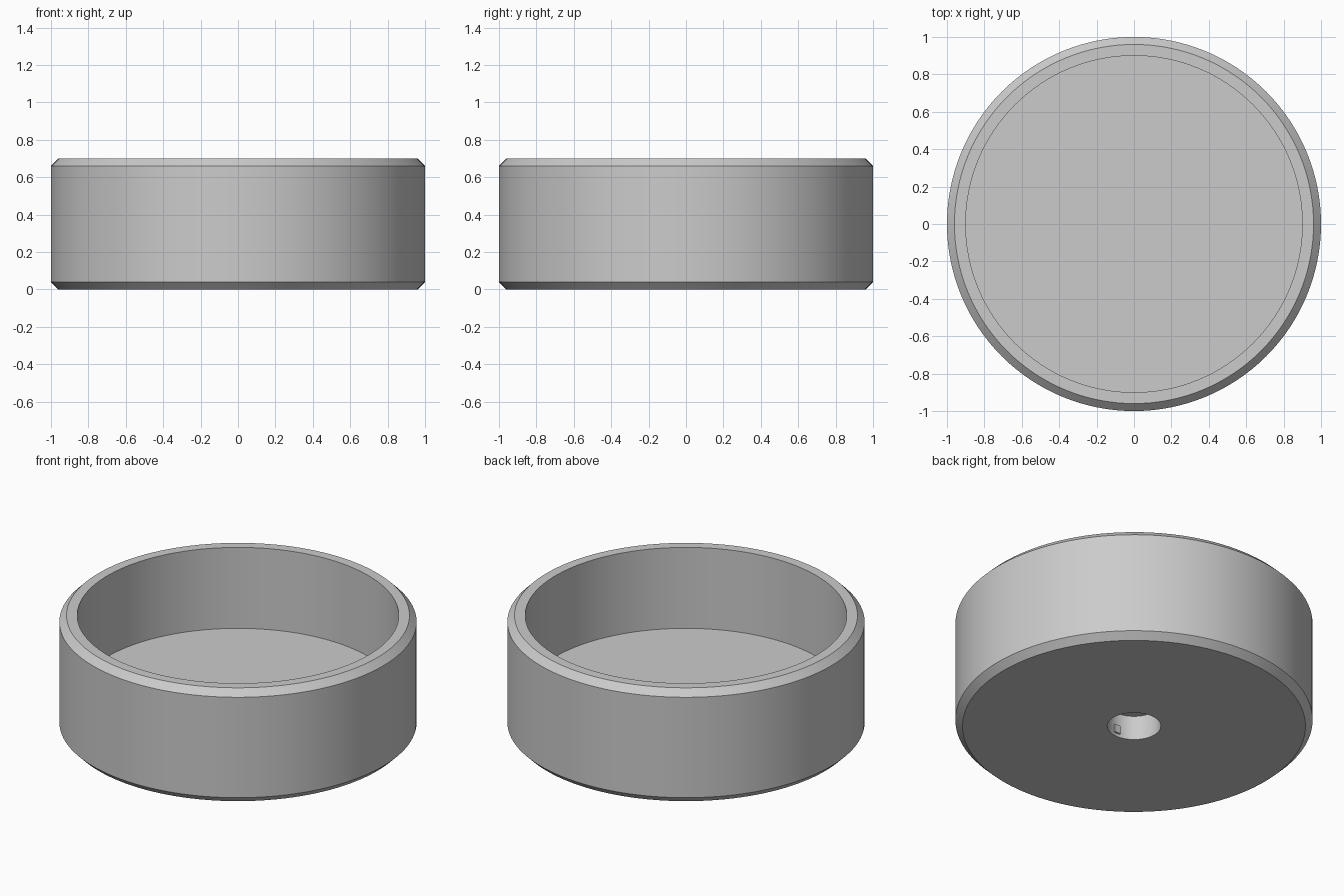
import bpy, bmesh, math

if "Cube" in bpy.data.objects:
    bpy.data.objects.remove(bpy.data.objects["Cube"])

SEGMENTS = 128

grey = bpy.data.materials.new("light_grey")
grey.diffuse_color = (0.6, 0.6, 0.6, 1)
grey.use_nodes = True
grey.node_tree.nodes["Principled BSDF"].inputs["Base Color"].default_value = grey.diffuse_color


def finish(bm, name):
    bmesh.ops.recalc_face_normals(bm, faces=bm.faces)
    mesh = bpy.data.meshes.new(name)
    bm.to_mesh(mesh)
    bm.free()
    mesh.materials.append(grey)
    obj = bpy.data.objects.new(name, mesh)
    bpy.context.collection.objects.link(obj)
    return obj


def lathe(name, profile):
    """Spin (radius, z) points around z; the two end rings are capped."""
    bm = bmesh.new()
    rings = [[bm.verts.new((r * math.cos(a), r * math.sin(a), z))
              for a in (2 * math.pi * i / SEGMENTS for i in range(SEGMENTS))]
             for r, z in profile]
    for low, high in zip(rings, rings[1:]):
        for i in range(SEGMENTS):
            j = (i + 1) % SEGMENTS
            bm.faces.new((low[i], low[j], high[j], high[i]))
    bm.faces.new(rings[0])
    bm.faces.new(rings[-1])
    return finish(bm, name)


# Open cup: blind hole underneath, chamfered outer wall, recessed floor
cup = lathe("cup", [
    (0.15, 0.15), (0.15, 0.0),      # hole ceiling and wall
    (0.96, 0.0), (1.0, 0.04),       # base and lower chamfer
    (1.0, 0.66), (0.96, 0.70),      # outer wall and upper chamfer
    (0.90, 0.70), (0.90, 0.20),     # rim, inner wall and floor
])
bpy.context.view_layer.objects.active = cup
cup.select_set(True)
bpy.ops.object.shade_smooth_by_angle(angle=math.radians(30))

# Small locating tab on the front wall of the hole
bm = bmesh.new()
bmesh.ops.create_cube(bm, size=1)
bmesh.ops.scale(bm, vec=(0.04, 0.02, 0.05), verts=bm.verts)
bmesh.ops.translate(bm, vec=(0, -0.15, 0.045), verts=bm.verts)
finish(bm, "hole_tab")
